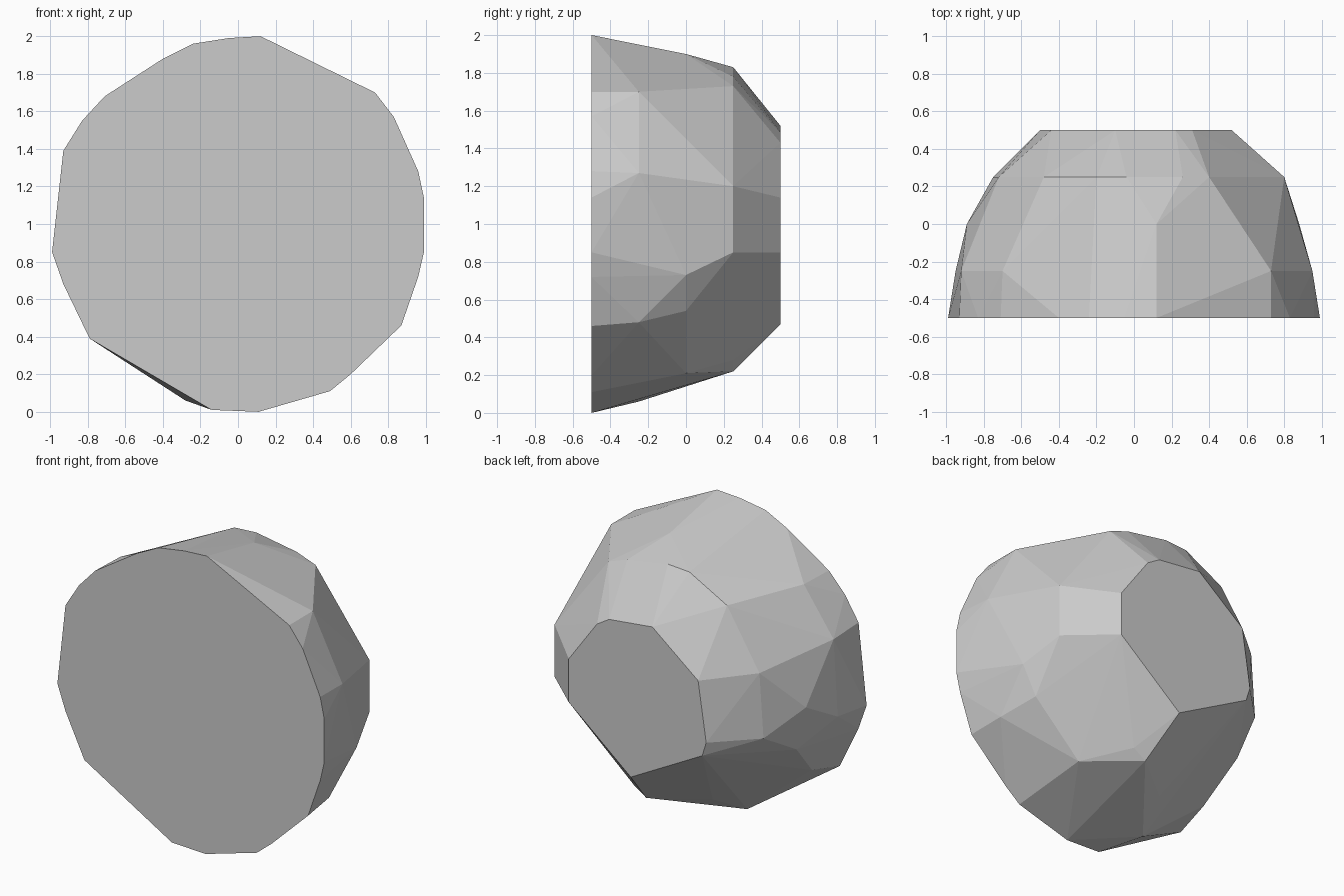
import bpy, bmesh

# Cross-sections of the boulder, as (x, z) points at each depth y
sections = {
    # large flat front
    -0.5: [(-.99, .85), (-.93, 1.39), (-.83, 1.55), (-.71, 1.68), (-.40, 1.88),
           (-.24, 1.96), (-.05, 1.99), (.12, 2.0), (.73, 1.70), (.83, 1.57),
           (.96, 1.28), (.99, 1.14), (.99, .85), (.96, .72), (.87, .46),
           (.60, .20), (.49, .11), (.11, 0), (-.14, .01), (-.79, .39), (-.93, .68)],
    -0.25: [(-.92, 1.37), (-.95, .86), (-.70, 1.68), (.73, 1.70), (.95, 1.27),
            (-.28, .06), (-.76, .45), (.85, .48)],
    0.0: [(-.89, 1.0), (-.82, .70), (.12, 1.90), (.88, .73), (.78, .54),
          (.66, .44), (.44, .21), (-.20, .20)],
    0.25: [(-.04, 1.83), (-.20, 1.82), (-.48, 1.67), (-.72, 1.28), (-.75, .85),
           (.12, .22), (.21, .28), (.80, .85), (.80, 1.20), (.40, 1.73), (.26, 1.78)],
    # small flat back
    0.5: [(.52, 1.14), (.31, 1.43), (.22, 1.485), (-.10, 1.52), (-.44, 1.25),
          (-.50, .85), (-.47, .755), (.06, .47), (.52, .85)],
}

# Wrap the sections in one faceted skin
bm = bmesh.new()
for y, points in sections.items():
    for x, z in points:
        bm.verts.new((x, y, z))
hull = bmesh.ops.convex_hull(bm, input=bm.verts[:])
unused = {v for v in bm.verts if not v.link_faces}
bmesh.ops.delete(bm, geom=list(unused), context='VERTS')

# Merge coplanar triangles so the front and back are single flat facets
bmesh.ops.dissolve_limit(bm, angle_limit=0.02, verts=bm.verts[:], edges=bm.edges[:])
bmesh.ops.recalc_face_normals(bm, faces=bm.faces[:])

mesh = bpy.data.meshes.new("boulder")
bm.to_mesh(mesh)
bm.free()
boulder = bpy.data.objects.new("boulder", mesh)
bpy.context.collection.objects.link(boulder)
